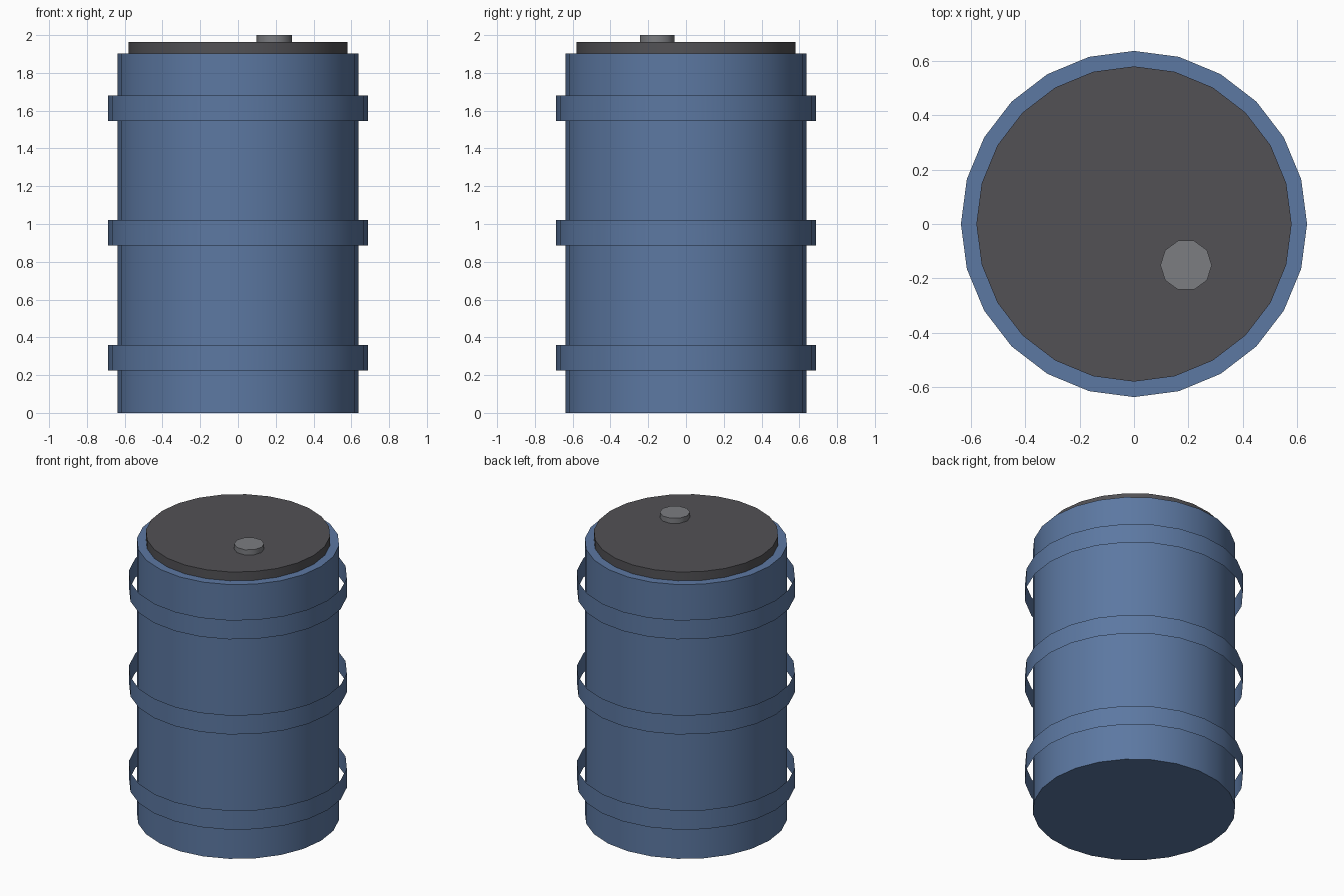
import bpy
import math

if "Cube" in bpy.data.objects:
    bpy.data.objects.remove(bpy.data.objects["Cube"])


def material(name, rgb):
    m = bpy.data.materials.new(name)
    m.diffuse_color = (*rgb, 1.0)
    m.use_nodes = True
    m.node_tree.nodes["Principled BSDF"].inputs["Base Color"].default_value = m.diffuse_color
    return m


blue = material("drum blue", (0.107, 0.188, 0.36))
dark = material("lid dark grey", (0.084, 0.083, 0.091))
grey = material("cap grey", (0.20, 0.205, 0.22))


def cylinder(name, mat, radius, z0, z1, sides=24, x=0.0, y=0.0, ends='NGON'):
    bpy.ops.mesh.primitive_cylinder_add(
        vertices=sides, radius=radius, depth=z1 - z0,
        end_fill_type=ends, location=(x, y, (z0 + z1) / 2))
    ob = bpy.context.object
    ob.name = name
    ob.data.materials.append(mat)
    # Turn so a corner points along +x
    ob.rotation_euler.z = math.pi / 2
    bpy.ops.object.shade_smooth_by_angle(angle=math.radians(40))
    return ob


# Drum body
cylinder("drum_body", blue, 0.638, 0.0, 1.903)

# Thin open hoops standing off the body
for label, z in (("lower", 0.292), ("middle", 0.953), ("upper", 1.613)):
    cylinder(label + "_hoop", blue, 0.687, z - 0.067, z + 0.067, ends='NOTHING')

# Lid and off-centre filler cap
cylinder("lid", dark, 0.581, 1.903, 1.964)
cylinder("filler_cap", grey, 0.095, 1.964, 2.0, sides=10, x=0.192, y=-0.152)
bpy.context.object.rotation_euler.z = 0.0
bpy.context.object.rotation_euler.z = math.pi / 2
